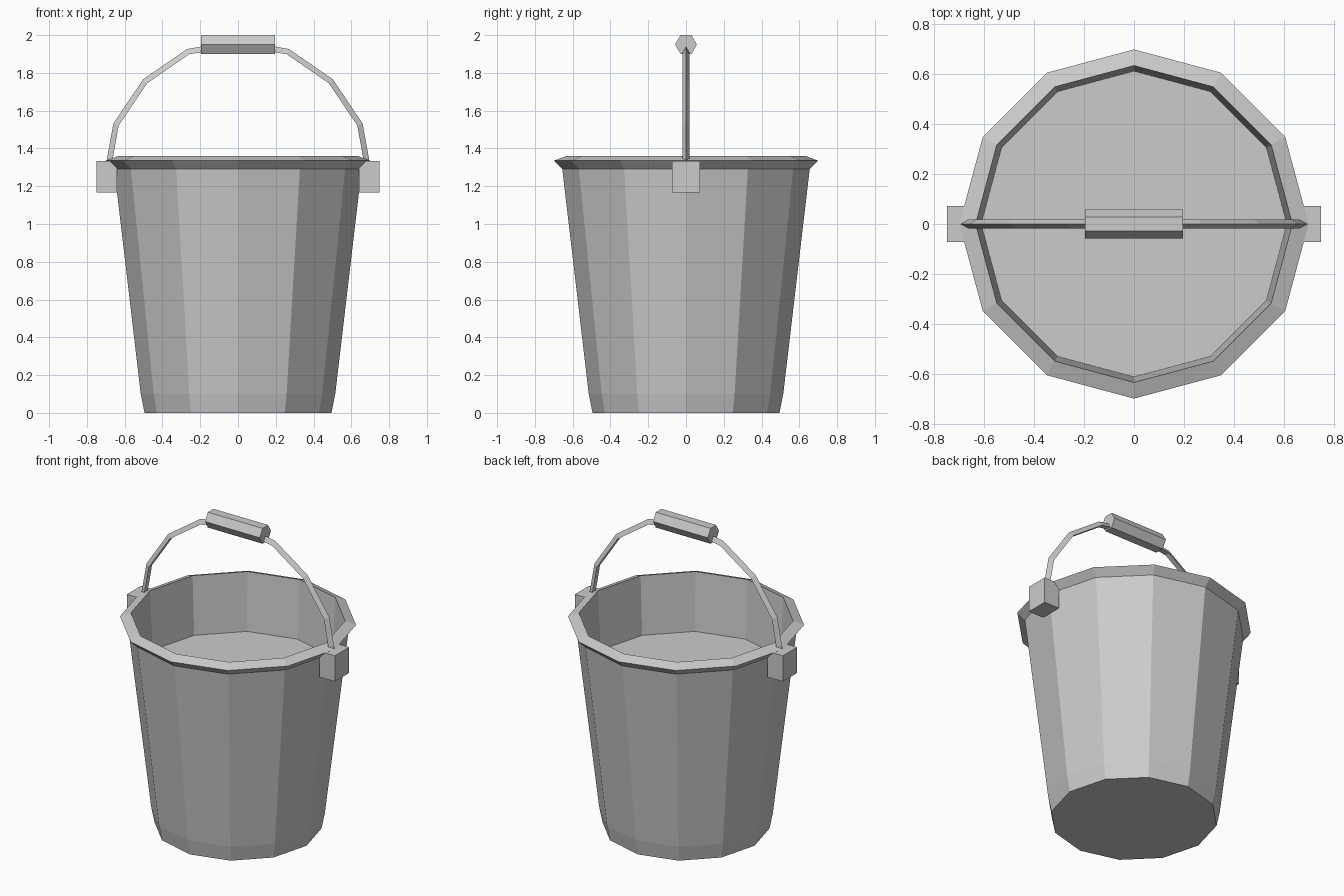
import bpy, bmesh
from math import sin, cos, pi, radians
from mathutils import Vector

cube = bpy.data.objects.get("Cube")
if cube:
    bpy.data.objects.remove(cube, do_unlink=True)

grey = bpy.data.materials.new("plain_grey")
grey.use_nodes = True
COLOUR = (0.6, 0.6, 0.6, 1)
grey.diffuse_color = COLOUR
grey.node_tree.nodes["Principled BSDF"].inputs["Base Color"].default_value = COLOUR


def make_object(name, bm):
    bmesh.ops.recalc_face_normals(bm, faces=bm.faces)
    mesh = bpy.data.meshes.new(name)
    bm.to_mesh(mesh)
    bm.free()
    mesh.materials.append(grey)
    obj = bpy.data.objects.new(name, mesh)
    bpy.context.collection.objects.link(obj)
    return obj


def loft(name, rings):
    """Skin a list of equal-sized point rings and cap both ends."""
    bm = bmesh.new()
    loops = [[bm.verts.new(p) for p in ring] for ring in rings]
    n = len(loops[0])
    for a, b in zip(loops, loops[1:]):
        for i in range(n):
            j = (i + 1) % n
            bm.faces.new((a[i], a[j], b[j], b[i]))
    bm.faces.new(loops[0])
    bm.faces.new(loops[-1])
    return make_object(name, bm)


# Bucket: outer wall, flared rim, inner wall and raised floor
SIDES = 12
profile = [(0.495, 0), (0.515, 0.1), (0.655, 1.29), (0.70, 1.335),
           (0.635, 1.36), (0.613, 0.98)]
loft("bucket", [[(r * cos(2 * pi * i / SIDES), r * sin(2 * pi * i / SIDES), z)
                 for i in range(SIDES)] for r, z in profile])

# Lugs that hold the handle on each side
for side, label in ((1, "left"), (-1, "right")):
    bm = bmesh.new()
    bmesh.ops.create_cube(bm, size=1)
    bmesh.ops.scale(bm, vec=(0.11, 0.146, 0.168), verts=bm.verts)
    bmesh.ops.translate(bm, vec=(side * 0.695, 0, 1.25), verts=bm.verts)
    make_object(label + "_handle_lug", bm)

# Handle: three-sided wire with its ridge on the outside of the arch
half = [(0.678, 1.32), (0.641, 1.525), (0.488, 1.752), (0.262, 1.908), (0.19, 1.92)]
path = [Vector((x, 0, z)) for x, z in half]
path += [Vector((-x, 0, z)) for x, z in reversed(half)]
rings = []
for i, p in enumerate(path):
    before = (p - path[i - 1]).normalized() if i else Vector()
    after = (path[i + 1] - p).normalized() if i < len(path) - 1 else Vector()
    along = (before + after).normalized()
    outward = Vector((along.z, 0, -along.x))
    rings.append([p + outward * 0.02 * cos(radians(a)) + Vector((0, 0.02 * sin(radians(a)), 0))
                  for a in (0, 120, 240)])
loft("handle_wire", rings)

# Grip: six-sided bar lying across the top
loft("handle_grip", [[(x, 0.0577 * cos(pi * i / 3), 1.95 + 0.0577 * sin(pi * i / 3))
                      for i in range(6)] for x in (-0.197, 0.197)])
